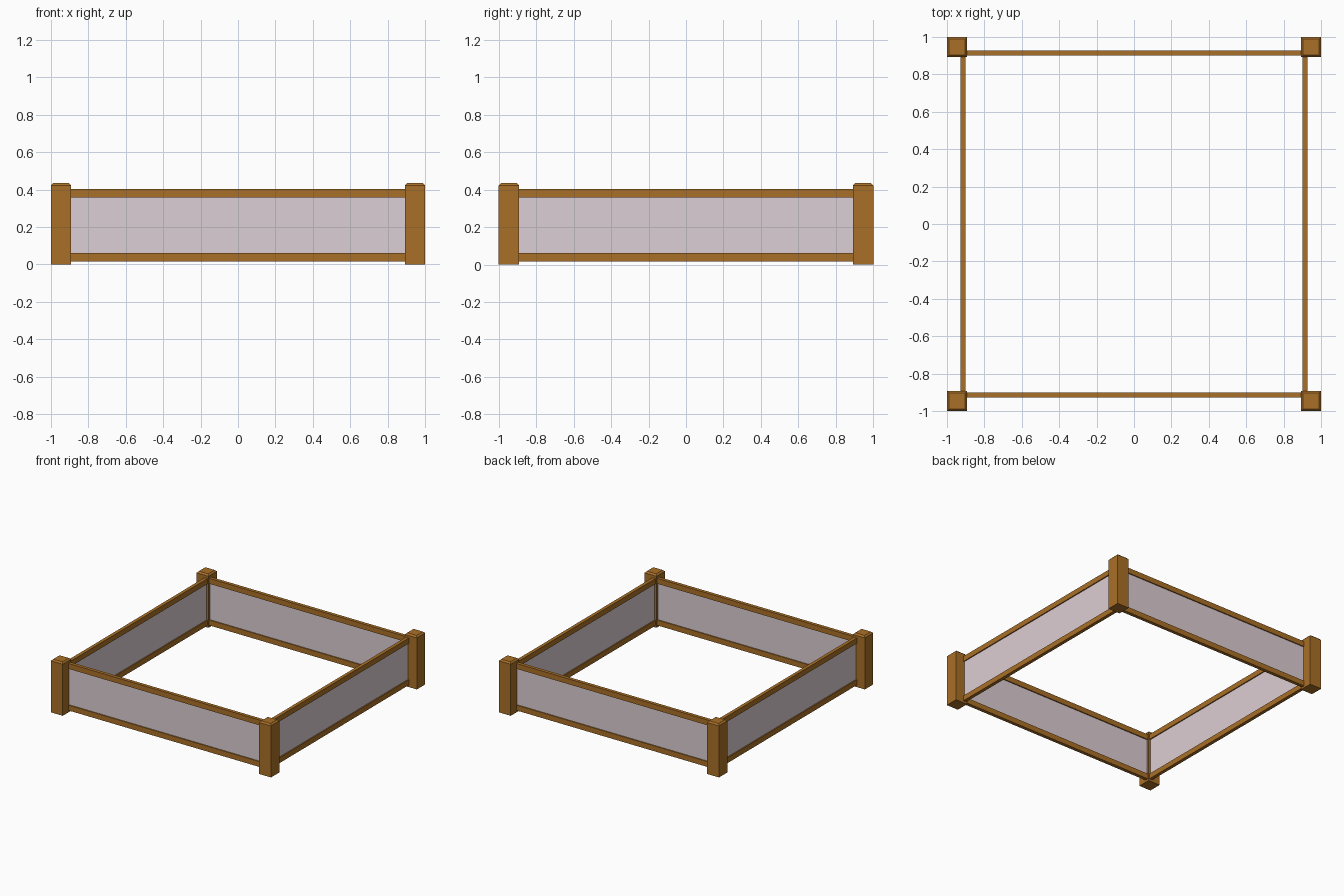
import bpy, bmesh
from math import pi
from mathutils import Matrix

if "Cube" in bpy.data.objects:
    bpy.data.objects.remove(bpy.data.objects["Cube"])


def material(name, color):
    m = bpy.data.materials.new(name)
    m.diffuse_color = color
    m.use_nodes = True
    m.node_tree.nodes["Principled BSDF"].inputs["Base Color"].default_value = m.diffuse_color
    return m


wood = material("wood", (0.40, 0.16, 0.02, 1))
pane = material("pane", (0.72, 0.62, 0.66, 1))


def box(name, size, center, mat, turn=0.0, chamfer=0.0):
    """Box turned about the world z axis, optionally with a chamfered top."""
    bm = bmesh.new()
    bmesh.ops.create_cube(bm, size=1)
    bmesh.ops.scale(bm, vec=size, verts=bm.verts)
    if chamfer:
        top = [e for e in bm.edges if all(v.co.z > 0 for v in e.verts)]
        bmesh.ops.bevel(bm, geom=top, offset=chamfer, segments=1, affect='EDGES')
    bmesh.ops.translate(bm, vec=center, verts=bm.verts)
    bmesh.ops.rotate(bm, cent=(0, 0, 0), matrix=Matrix.Rotation(turn, 3, 'Z'), verts=bm.verts)
    mesh = bpy.data.meshes.new(name)
    bm.to_mesh(mesh)
    bm.free()
    mesh.materials.append(mat)
    obj = bpy.data.objects.new(name, mesh)
    bpy.context.collection.objects.link(obj)
    return obj


POST, HEIGHT = 0.108, 0.435
OFFSET = 0.914          # wall centre line
LENGTH = 1.80           # wall length, ends hidden in the posts

for i, side in enumerate(("front", "right", "back", "left")):
    turn = i * pi / 2
    # corner post
    c = 1 - POST / 2
    box(f"{side}_corner_post", (POST, POST, HEIGHT), (-c, -c, HEIGHT / 2), wood, turn, 0.012)
    # rails and the thin panel between them
    box(f"{side}_bottom_rail", (LENGTH, 0.028, 0.044), (0, -OFFSET, 0.039), wood, turn)
    box(f"{side}_top_rail", (LENGTH, 0.028, 0.044), (0, -OFFSET, 0.381), wood, turn)
    box(f"{side}_panel", (LENGTH, 0.01, 0.31), (0, -OFFSET, 0.21), pane, turn)
